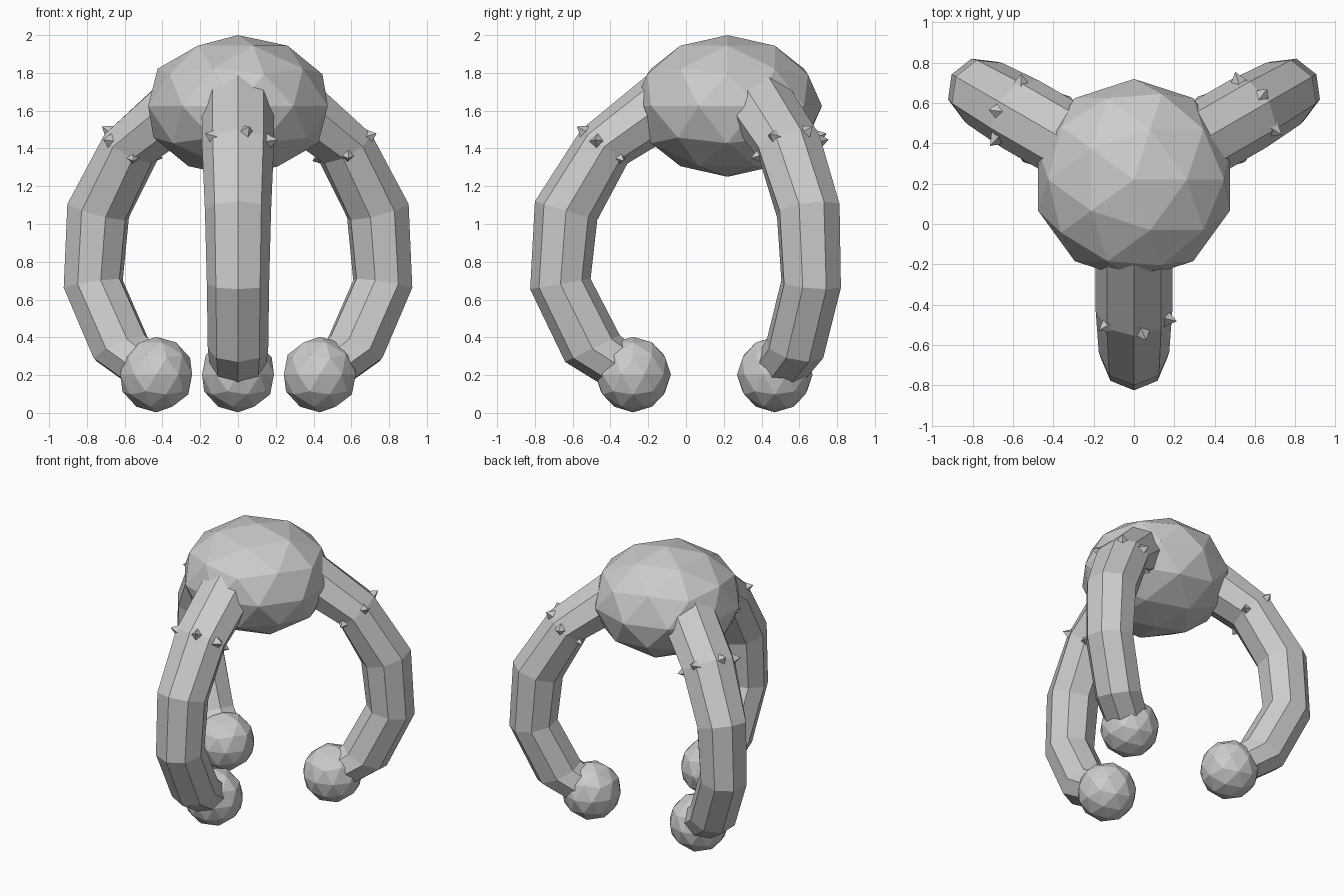
import bpy, bmesh, math
from mathutils import Vector, Matrix

cube = bpy.data.objects.get("Cube")
if cube:
    bpy.data.objects.remove(cube, do_unlink=True)

grey = bpy.data.materials.new("plain_grey")
grey.use_nodes = True
COLOUR = (0.6, 0.6, 0.6, 1)
grey.diffuse_color = COLOUR
grey.node_tree.nodes["Principled BSDF"].inputs["Base Color"].default_value = COLOUR

HUB = Vector((0, 0.22, 0))


def finish(name, bm, matrix):
    """Turn a bmesh into a flat-shaded object placed by the matrix."""
    bmesh.ops.recalc_face_normals(bm, faces=bm.faces)
    bm.transform(matrix)
    mesh = bpy.data.meshes.new(name)
    bm.to_mesh(mesh)
    bm.free()
    mesh.materials.append(grey)
    obj = bpy.data.objects.new(name, mesh)
    bpy.context.collection.objects.link(obj)
    return obj


def ball(name, radius, matrix):
    bm = bmesh.new()
    bmesh.ops.create_icosphere(bm, subdivisions=2, radius=radius)
    return finish(name, bm, matrix)


# Arm rings from shoulder to wrist: outer (y, z), inner (y, z), half width
RINGS = [
    ((0.02, 1.97 - 0.01), (0.16, 1.68), 0.19),
    ((-0.555, 1.5), (-0.31, 1.32), 0.19),
    ((-0.80, 1.12), (-0.47, 1.02), 0.175),
    ((-0.825, 0.655), (-0.505, 0.71), 0.165),
    ((-0.64, 0.27), (-0.35, 0.41), 0.16),
    ((-0.43, 0.14), (-0.30, 0.37), 0.15),
]
# The shoulder ring sits inside the body, in line with the upper arm
RINGS[0] = ((-0.19, 1.80), (0.02, 1.52), 0.19)
SIDES = 8


def ring_point(ring, angle):
    (oy, oz), (iy, iz), width = ring
    centre = Vector((0, (oy + iy) / 2, (oz + iz) / 2))
    half = Vector((0, (oy - iy) / 2, (oz - iz) / 2))
    return centre, centre + half * math.cos(angle) + Vector((width * math.sin(angle), 0, 0))


def arm(name, matrix):
    bm = bmesh.new()
    loops = [[bm.verts.new(ring_point(r, math.tau * i / SIDES)[1]) for i in range(SIDES)]
             for r in RINGS]
    for a, b in zip(loops, loops[1:]):
        for i in range(SIDES):
            j = (i + 1) % SIDES
            bm.faces.new((a[i], a[j], b[j], b[i]))
    bm.faces.new(loops[0])
    bm.faces.new(loops[-1])
    return finish(name, bm, matrix)


# Small thorns around the bend of each arm
THORN_ANGLES = (-50, 15, 70, 135, -125)


def thorns(name, matrix):
    bm = bmesh.new()
    for deg in THORN_ANGLES:
        centre, p = ring_point(RINGS[1], math.radians(deg))
        out = (p - centre).normalized()
        place = Matrix.Translation(p + out * 0.005) @ out.to_track_quat('Z', 'Y').to_matrix().to_4x4()
        bmesh.ops.create_cone(bm, segments=4, radius1=0.045, radius2=0, depth=0.06,
                              cap_ends=True, matrix=place)
    return finish(name, bm, matrix)


# Body
ball("body", 0.5, Matrix.Translation((0, 0.22, 1.625)) @ Matrix.Diagonal((1, 1, 0.75, 1)))

# Three arms, each with thorns and a ball foot, spaced evenly about the hub
for side, turn in (("front", 0), ("left", 120), ("right", -120)):
    spin = (Matrix.Translation(HUB) @ Matrix.Rotation(math.radians(turn), 4, 'Z')
            @ Matrix.Translation(-HUB))
    arm(side + "_arm", spin)
    thorns(side + "_thorns", spin)
    foot = spin @ Vector((0, -0.28, 0.203))
    ball(side + "_foot", 0.2, Matrix.Translation(foot))
